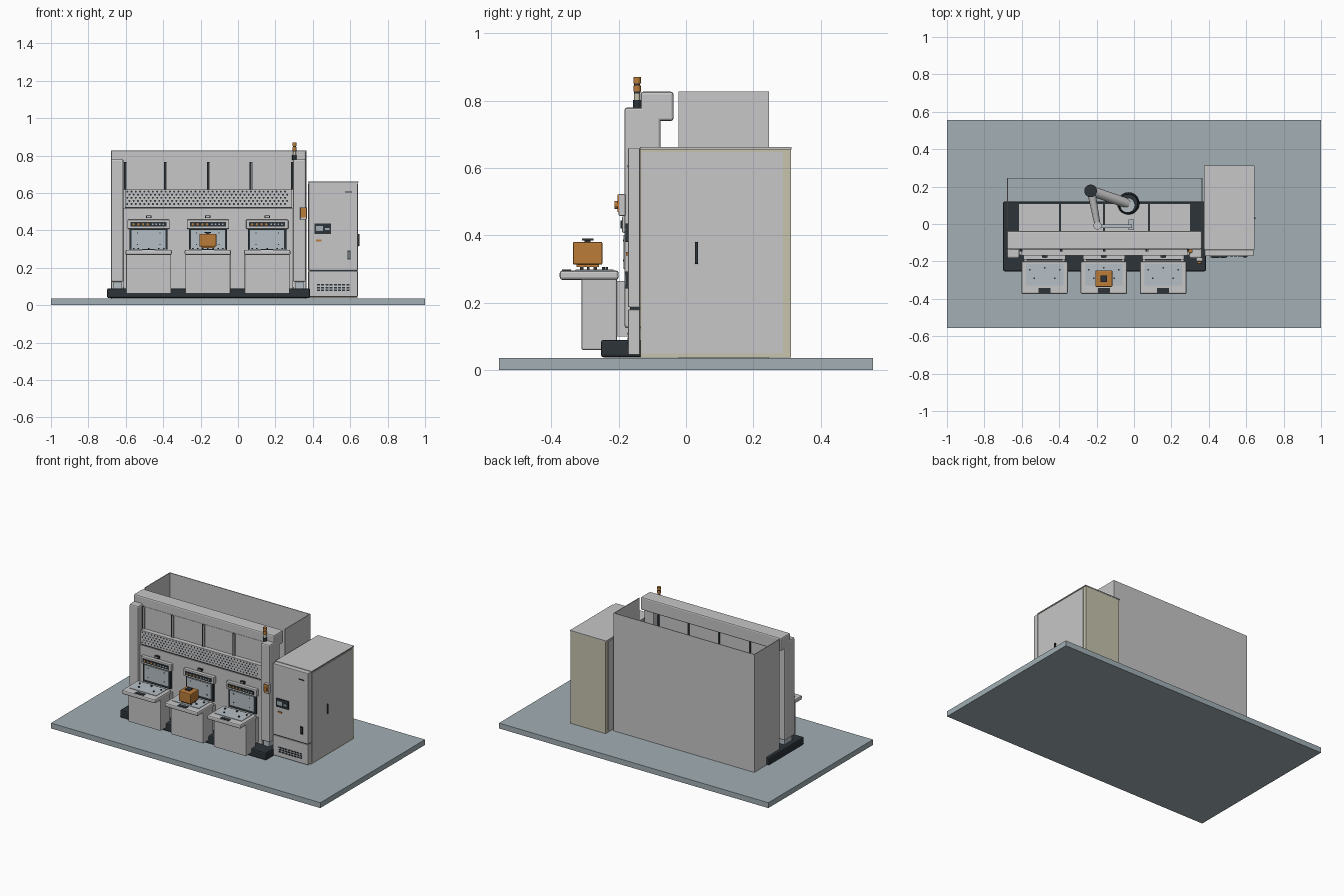
import bpy, bmesh, math
from mathutils import Vector


def material(name, rgb):
    m = bpy.data.materials.new(name)
    m.diffuse_color = (*rgb, 1)
    return m


GREY = material("light grey paint", (0.57, 0.57, 0.58))
FLOOR = material("blue grey floor", (0.36, 0.43, 0.46))
DARK = material("charcoal", (0.025, 0.033, 0.040))
BEIGE = material("beige panel", (0.57, 0.55, 0.42))
ORANGE = material("orange", (0.50, 0.20, 0.04))
STEEL = material("pale steel", (0.46, 0.52, 0.56))


def finish(name, bm, mat):
    mesh = bpy.data.meshes.new(name)
    bm.to_mesh(mesh)
    bm.free()
    mesh.materials.append(mat)
    ob = bpy.data.objects.new(name, mesh)
    bpy.context.collection.objects.link(ob)
    return ob


def add_box(bm, x0, x1, y0, y1, z0, z1):
    r = bmesh.ops.create_cube(bm, size=1)
    for v in r["verts"]:
        v.co = Vector(((x0 + x1) / 2 + v.co.x * (x1 - x0),
                       (y0 + y1) / 2 + v.co.y * (y1 - y0),
                       (z0 + z1) / 2 + v.co.z * (z1 - z0)))


def box(name, x, y, z, mat, bevel=0):
    bm = bmesh.new()
    add_box(bm, *x, *y, *z)
    ob = finish(name, bm, mat)
    if bevel:
        b = ob.modifiers.new("soft edges", "BEVEL")
        b.width, b.segments = bevel, 2
    return ob


def boxes(name, items, mat):
    bm = bmesh.new()
    for it in items:
        add_box(bm, *it)
    return finish(name, bm, mat)


def rod(name, a, b, r, mat, r2=None, sides=20):
    a, b = Vector(a), Vector(b)
    bm = bmesh.new()
    bmesh.ops.create_cone(bm, cap_ends=True, segments=sides, radius1=r,
                          radius2=r if r2 is None else r2, depth=(b - a).length)
    q = (b - a).to_track_quat("Z", "Y")
    for v in bm.verts:
        v.co = q @ v.co + (a + b) / 2
    for f in bm.faces:
        f.smooth = len(f.verts) == 4
    for e in bm.edges:
        e.smooth = all(len(f.verts) == 4 for f in e.link_faces)
    return finish(name, bm, mat)


def dots(name, points, y, r, mat):
    # flat round plates facing the front
    bm = bmesh.new()
    for px, pz in points:
        bm.faces.new([bm.verts.new((px + r * math.cos(a), y, pz + r * math.sin(a)))
                      for a in [i * math.tau / 8 for i in range(8)]])
    return finish(name, bm, mat)


# floor slab and plinth
box("floor_slab", (-1, 1), (-0.555, 0.555), (0, 0.036), FLOOR)
box("plinth", (-0.70, 0.385), (-0.253, 0.12), (0.038, 0.09), DARK, 0.008)
edges = [-0.62, -0.395, -0.16, 0.08, 0.305]
boxes("deck_plates", [(a + 0.006, b - 0.006, -0.14, 0.108, 0.088, 0.097)
                      for a, b in zip(edges, edges[1:])], GREY)

# rear enclosure, open at the top
boxes("rear_enclosure", [(-0.68, -0.675, -0.022, 0.247, 0.036, 0.827),
                         (0.36, 0.365, -0.022, 0.247, 0.036, 0.827),
                         (-0.675, 0.36, 0.242, 0.247, 0.036, 0.827)], GREY)

# front frame
for side, x0, x1 in (("left", -0.68, -0.612), ("right", 0.295, 0.363)):
    box(side + "_column", (x0, x1), (-0.183, -0.075), (0.125, 0.78), GREY, 0.008)
    box(side + "_column_foot", (x0 + 0.012, x1 - 0.012), (-0.17, -0.09), (0.088, 0.126), STEEL)
box("header_beam", (-0.68, 0.363), (-0.135, -0.037), (0.74, 0.827), GREY, 0.008)
box("front_panel", (-0.612, 0.295), (-0.165, -0.14), (0.09, 0.517), GREY)
box("panel_gap", (-0.605, 0.29), (-0.16, -0.14), (0.517, 0.525), DARK)
box("vent_panel", (-0.605, 0.288), (-0.168, -0.135), (0.525, 0.618), GREY)
dots("vent_holes", [(-0.592 + i * 0.0228 + (j % 2) * 0.0114, 0.541 + j * 0.0165)
                    for j in range(5) for i in range(38)], -0.169, 0.0056, DARK)

# upper windows with posts
box("window_panel", (-0.612, 0.295), (-0.137, -0.125), (0.618, 0.765), GREY)
boxes("window_posts", [(x - 0.005, x + 0.005, -0.146, -0.12, 0.618, 0.765)
                       for x in (-0.605, -0.39, -0.16, 0.067, 0.289)], DARK)
boxes("window_post_trim", [(x + 0.005, x + 0.011, -0.148, -0.137, 0.618, 0.765)
                           for x in (-0.605, -0.39, -0.16, 0.067)], GREY)

# three loading stations
for n, cx in enumerate((-0.478, -0.161, 0.156), 1):
    def sx(a, b):
        return (cx + a, cx + b)
    s = "station_%d_" % n
    box(s + "pedestal", sx(-0.12, 0.12), (-0.31, -0.205), (0.06, 0.275), GREY, 0.004)
    box(s + "rear_neck", sx(-0.11, 0.11), (-0.21, -0.16), (0.10, 0.265), GREY)
    box(s + "tray", sx(-0.124, 0.124), (-0.375, -0.2), (0.268, 0.296), GREY, 0.008)
    box(s + "tray_plate", sx(-0.10, 0.10), (-0.328, -0.215), (0.29, 0.299), STEEL)
    box(s + "tray_label", sx(-0.032, 0.032), (-0.368, -0.342), (0.29, 0.299), DARK)
    boxes(s + "locating_pins", [(cx + a - 0.004, cx + a + 0.004, b - 0.004, b + 0.004, 0.297, 0.306)
                                for a, b in ((-0.055, -0.29), (0.055, -0.29), (0, -0.235),
                                             (-0.08, -0.245), (0.08, -0.245))], DARK)
    box(s + "door_frame", sx(-0.102, 0.102), (-0.178, -0.164), (0.285, 0.413), DARK)
    box(s + "door", sx(-0.091, 0.091), (-0.185, -0.17), (0.30, 0.402), STEEL)
    boxes(s + "door_screws", [(cx + a - 0.003, cx + a + 0.003, -0.187, -0.184, z - 0.003, z + 0.003)
                              for a in (-0.06, 0.06) for z in (0.325, 0.385)], DARK)
    box(s + "control_hood", sx(-0.113, 0.113), (-0.19, -0.164), (0.408, 0.457), GREY, 0.004)
    box(s + "control_strip", sx(-0.096, 0.096), (-0.195, -0.188), (0.421, 0.444), DARK)
    dots(s + "orange_buttons", [(cx - 0.08 + i * 0.025, 0.4325) for i in range(4)],
         -0.196, 0.0065, ORANGE)
    dots(s + "pale_buttons", [(cx + 0.022 + i * 0.019, 0.4325) for i in range(4)],
         -0.196, 0.0045, STEEL)
    box(s + "sensor", sx(-0.015, 0.015), (-0.18, -0.164), (0.465, 0.48), DARK)
    box(s + "sensor_face", sx(-0.009, 0.009), (-0.183, -0.179), (0.469, 0.476), GREY)

# carrier pod on the middle station
box("pod", (-0.206, -0.116), (-0.336, -0.248), (0.313, 0.381), ORANGE, 0.005)
box("pod_base", (-0.196, -0.126), (-0.325, -0.258), (0.306, 0.314), ORANGE)
boxes("pod_feet", [(x - 0.005, x + 0.005, y - 0.005, y + 0.005, 0.297, 0.307)
                   for x in (-0.19, -0.132) for y in (-0.31, -0.27)], DARK)
box("pod_handle_stem", (-0.17, -0.152), (-0.301, -0.283), (0.38, 0.386), DARK)
box("pod_handle", (-0.178, -0.144), (-0.309, -0.275), (0.385, 0.391), DARK)

# signal tower and emergency stop
tower = [(0.775, 0.802, 0.012, DARK), (0.802, 0.822, 0.009, BEIGE), (0.822, 0.828, 0.010, DARK),
         (0.828, 0.846, 0.011, ORANGE), (0.846, 0.852, 0.009, DARK), (0.852, 0.870, 0.011, ORANGE)]
for i, (z0, z1, r, m) in enumerate(tower):
    rod("signal_tower_%d" % i, (0.302, -0.145, z0), (0.302, -0.145, z1), r, m)
box("stop_box", (0.332, 0.368), (-0.2, -0.18), (0.458, 0.523), GREY, 0.003)
box("stop_plate", (0.334, 0.366), (-0.204, -0.198), (0.47, 0.521), ORANGE)
rod("stop_button", (0.35, -0.203, 0.491), (0.35, -0.212, 0.491), 0.012, ORANGE)

# electrical cabinet
box("cabinet_body", (0.378, 0.638), (-0.135, 0.312), (0.038, 0.658), BEIGE)
boxes("cabinet_side_panels", [(0.374, 0.378, -0.13, 0.288, 0.05, 0.648),
                              (0.638, 0.642, -0.13, 0.288, 0.05, 0.648)], GREY)
box("cabinet_roof", (0.374, 0.643), (-0.137, 0.314), (0.656, 0.662), GREY)
box("cabinet_door", (0.378, 0.64), (-0.172, -0.137), (0.187, 0.66), GREY, 0.003)
box("cabinet_door_gap", (0.382, 0.636), (-0.166, -0.134), (0.178, 0.19), DARK)
box("cabinet_lower_panel", (0.378, 0.64), (-0.172, -0.137), (0.045, 0.18), GREY, 0.003)
boxes("cabinet_louvres", [(0.422 + i * 0.0225, 0.438 + i * 0.0225, -0.174, -0.171,
                           0.075 + j * 0.0145, 0.083 + j * 0.0145)
                          for i in range(8) for j in range(3)], DARK)
box("cabinet_screen_bezel", (0.409, 0.498), (-0.18, -0.17), (0.381, 0.436), DARK)
boxes("cabinet_screen", [(0.418, 0.454, -0.182, -0.179, 0.396, 0.423),
                         (0.464, 0.488, -0.182, -0.179, 0.402, 0.413)], FLOOR)
box("cabinet_switch", (0.418, 0.446), (-0.178, -0.17), (0.341, 0.351), ORANGE)
box("cabinet_nameplate", (0.572, 0.61), (-0.174, -0.17), (0.602, 0.609), DARK)
box("cabinet_door_handle", (0.585, 0.602), (-0.179, -0.17), (0.243, 0.293), DARK)
box("cabinet_handle_lever", (0.59, 0.597), (-0.182, -0.178), (0.25, 0.286), STEEL)
box("cabinet_side_handle", (0.641, 0.65), (0.026, 0.036), (0.315, 0.381), DARK, 0.003)

# robot arm inside the enclosure
rod("robot_base", (-0.03, 0.11, 0.09), (-0.03, 0.11, 0.22), 0.06, DARK, 0.05)
rod("robot_shoulder", (-0.035, 0.10, 0.22), (-0.035, 0.10, 0.36), 0.04, STEEL)
rod("robot_upper_arm", (-0.035, 0.11, 0.34), (-0.232, 0.178, 0.45), 0.027, GREY)
rod("robot_elbow", (-0.232, 0.177, 0.41), (-0.232, 0.177, 0.50), 0.034, DARK)
rod("robot_forearm", (-0.228, 0.17, 0.45), (-0.195, -0.005, 0.42), 0.022, GREY, 0.016)
rod("robot_wrist", (-0.195, -0.008, 0.38), (-0.195, -0.008, 0.44), 0.022, GREY)
box("gripper_bar", (-0.195, -0.01), (-0.022, -0.002), (0.375, 0.39), STEEL)
box("gripper_plate", (-0.03, 0.0), (-0.032, 0.025), (0.37, 0.38), STEEL)
